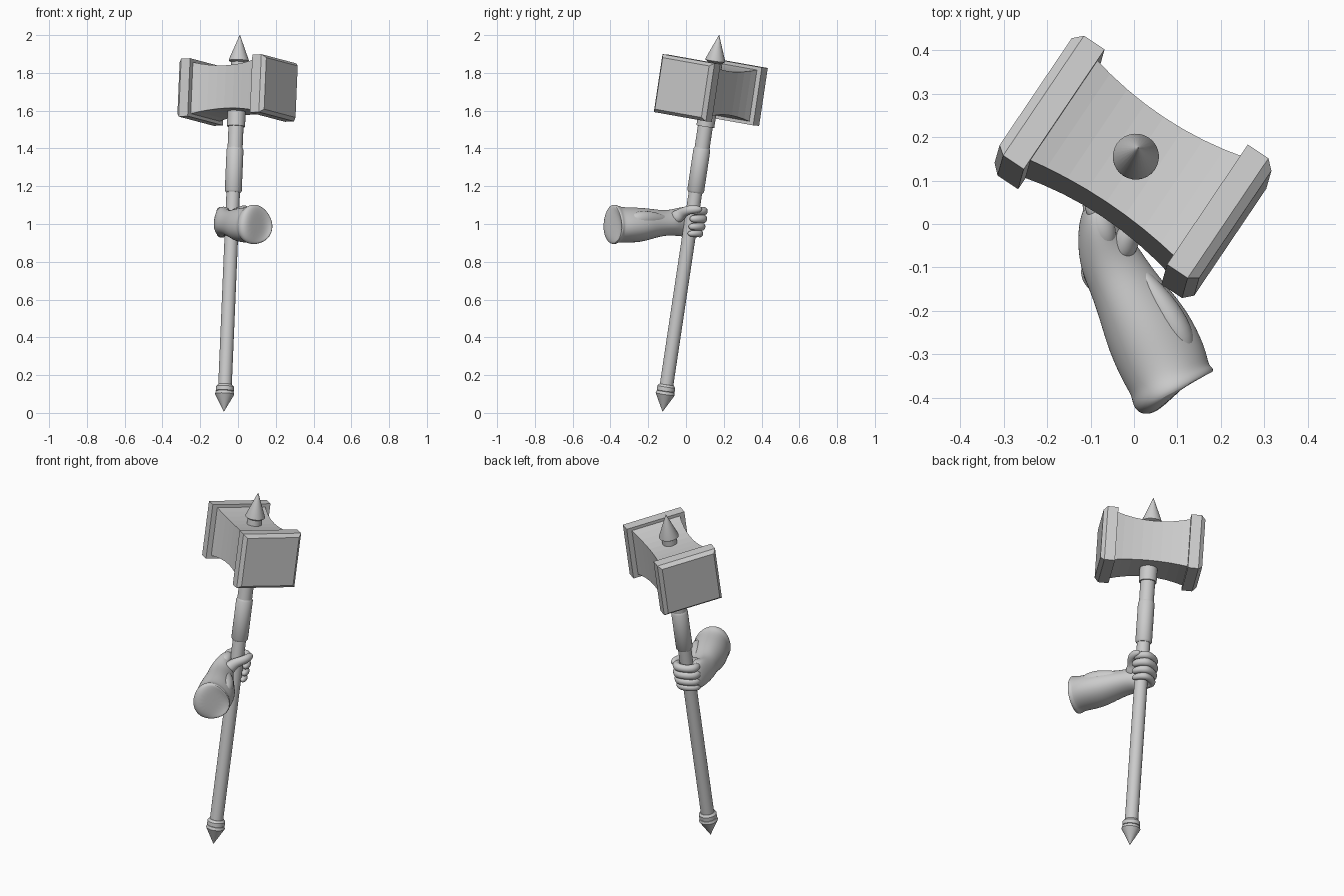
import bpy, bmesh
from math import sin, cos, pi, radians
from mathutils import Vector, Matrix

# Tilted hammer frame: U along the head, V across it, W up the shaft
BASE = Vector((-0.075, -0.125, 0.0))
W = Vector((0.085, 0.30, 2.0)).normalized()
U = Vector((0.83, -0.56, 0.0))
U = (U - W * U.dot(W)).normalized()
V = W.cross(U)
FRAME = Matrix.Translation(BASE) @ Matrix((U, V, W)).transposed().to_4x4()


def loft(name, rings, matrix=None, smooth=None, subsurf=0):
    """Skin a list of equal-sized rings and cap both ends."""
    bm = bmesh.new()
    vs = [[bm.verts.new(p) for p in r] for r in rings]
    n = len(rings[0])
    for a, b in zip(vs, vs[1:]):
        for i in range(n):
            j = (i + 1) % n
            bm.faces.new((a[i], a[j], b[j], b[i]))
    bm.faces.new(vs[0][::-1])
    bm.faces.new(vs[-1])
    bmesh.ops.recalc_face_normals(bm, faces=bm.faces)
    me = bpy.data.meshes.new(name)
    bm.to_mesh(me)
    bm.free()
    ob = bpy.data.objects.new(name, me)
    bpy.context.collection.objects.link(ob)
    if matrix:
        ob.matrix_world = matrix
    if subsurf:
        ob.modifiers.new("Subdivision", "SUBSURF").levels = subsurf
        ob.modifiers["Subdivision"].render_levels = subsurf
    if smooth is not None:
        bpy.ops.object.select_all(action="DESELECT")
        ob.select_set(True)
        bpy.context.view_layer.objects.active = ob
        bpy.ops.object.shade_smooth_by_angle(angle=radians(smooth))
    return ob


def lathe(name, profile, n=28):
    """Turned part on the shaft axis; profile is (radius, distance up)."""
    rings = [[(r * cos(2 * pi * i / n), r * sin(2 * pi * i / n), w) for i in range(n)]
             for r, w in profile]
    return loft(name, rings, FRAME, 35)


def boxes(name, sections):
    """Rectangular sections along the head: (u, half width, half height)."""
    c = 1.73
    rings = [[(u, -a, c - b), (u, a, c - b), (u, a, c + b), (u, -a, c + b)]
             for u, a, b in sections]
    return loft(name, rings, FRAME)


def limb(name, path, n=16, lobes=0.0, subsurf=2):
    """Organic tube; path is (centre, half width, half height)."""
    pts = [Vector(p[0]) for p in path]
    rings = []
    for k, (_, a, b) in enumerate(path):
        t = (pts[min(k + 1, len(pts) - 1)] - pts[max(k - 1, 0)]).normalized()
        side = t.cross(Vector((0, 0, 1))).normalized()
        up = side.cross(t)
        ring = []
        for i in range(n):
            q = 2 * pi * i / n
            f = 1.02 + lobes * cos(3 * q + 0.9)
            ring.append(pts[k] + side * (a * f * cos(q)) + up * (b * f * sin(q)))
        rings.append(ring)
    return loft(name, rings, smooth=60, subsurf=subsurf)


def around(deg, r, z):
    """World point at an angle around the tilted shaft."""
    p = BASE + W * (z / W.z)
    return p + Vector((r * cos(radians(deg)), r * sin(radians(deg)), 0))


# Shaft with its sleeves, rings and points
lathe("shaft", [(0.036, 0.10), (0.036, 1.2)])
lathe("grip_sleeve", [(0.038, 1.18), (0.045, 1.19), (0.045, 1.41), (0.040, 1.42)])
lathe("upper_shaft", [(0.040, 1.40), (0.040, 1.56)])
lathe("head_collar", [(0.048, 1.535), (0.048, 1.66)])
lathe("bottom_ring", [(0.038, 0.112), (0.048, 0.118), (0.048, 0.14), (0.038, 0.152)])
lathe("bottom_point", [(0.001, 0.008), (0.051, 0.10), (0.047, 0.115), (0.036, 0.12)])
lathe("top_collar", [(0.040, 1.80), (0.040, 1.89)])
lathe("top_spike", [(0.040, 1.878), (0.053, 1.886), (0.053, 1.892), (0.001, 2.024)])

# Waisted hammer head and its two chamfered striking blocks
N = 8
body = []
for k in range(N + 1):
    s = 2 * k / N - 1
    body.append((0.21 * s, 0.119 + 0.023 * s * s, 0.115 + 0.025 * s * s))
boxes("head_body", body)
for s, side in ((-1, "left"), (1, "right")):
    boxes("striking_block_" + side,
          [(s * 0.198, 0.168, 0.155), (s * 0.255, 0.168, 0.155), (s * 0.276, 0.150, 0.138)])

# Forearm with cut rim, narrowing to the wrist and palm
limb("forearm_and_palm", [
    ((0.097, -0.392, 0.995), 0.050, 0.053),
    ((0.096, -0.391, 0.995), 0.084, 0.088),
    ((0.094, -0.388, 0.995), 0.100, 0.105),
    ((0.086, -0.371, 0.995), 0.101, 0.105),
    ((0.081, -0.360, 0.995), 0.095, 0.096),
    ((0.068, -0.325, 0.992), 0.103, 0.093),
    ((0.031, -0.247, 0.992), 0.102, 0.093),
    ((-0.005, -0.180, 1.000), 0.085, 0.079),
    ((-0.037, -0.120, 1.003), 0.074, 0.067),
    ((-0.062, -0.072, 1.006), 0.070, 0.068),
    ((-0.083, -0.020, 1.010), 0.050, 0.079),
    ((-0.088, 0.025, 1.010), 0.036, 0.080),
    ((-0.086, 0.050, 1.010), 0.020, 0.062),
], lobes=0.045)

# Forearm muscle ridges
limb("outer_forearm_muscle", [
    ((0.125, -0.320, 1.015), 0.012, 0.015), ((0.108, -0.265, 1.025), 0.040, 0.045),
    ((0.070, -0.195, 1.030), 0.036, 0.042), ((0.025, -0.130, 1.025), 0.024, 0.030),
    ((-0.005, -0.085, 1.020), 0.008, 0.010)], n=10)
limb("inner_forearm_muscle", [
    ((0.030, -0.340, 0.965), 0.012, 0.015), ((-0.005, -0.275, 0.965), 0.055, 0.050),
    ((-0.045, -0.190, 0.975), 0.038, 0.042), ((-0.085, -0.110, 0.985), 0.018, 0.025)], n=10)

# Four fingers curled around the shaft
bends = [(205, 0.060, 0.012), (185, 0.064, 0.022), (158, 0.068, 0.025), (130, 0.062, 0.022),
         (100, 0.059, 0.022), (72, 0.064, 0.024), (45, 0.059, 0.021), (18, 0.056, 0.020),
         (-2, 0.053, 0.016), (-10, 0.051, 0.006)]
for name, z, f in (("index", 1.068, 1.0), ("middle", 1.027, 1.06),
                   ("ring", 0.986, 1.0), ("little", 0.949, 0.88)):
    limb(name + "_finger", [(around(a, r * (0.5 + f / 2), z), t * f, t * f)
                            for a, r, t in bends], n=10)

# Thumb crossing over the index finger
limb("thumb", [
    ((-0.045, -0.085, 1.020), 0.020, 0.025),
    ((-0.020, -0.050, 1.035), 0.034, 0.040),
    (around(-72, 0.058, 1.055), 0.028, 0.031),
    (around(-38, 0.060, 1.070), 0.023, 0.025),
    (around(-5, 0.066, 1.078), 0.024, 0.024),
    (around(30, 0.072, 1.078), 0.019, 0.019),
    (around(40, 0.073, 1.078), 0.007, 0.007)], n=10)

# Web of the hand between thumb and index knuckle
limb("thumb_web", [
    ((-0.060, -0.070, 1.035), 0.015, 0.018),
    ((-0.070, -0.030, 1.060), 0.034, 0.032),
    ((-0.080, 0.015, 1.068), 0.032, 0.028),
    ((-0.085, 0.050, 1.068), 0.012, 0.012)], n=10)
